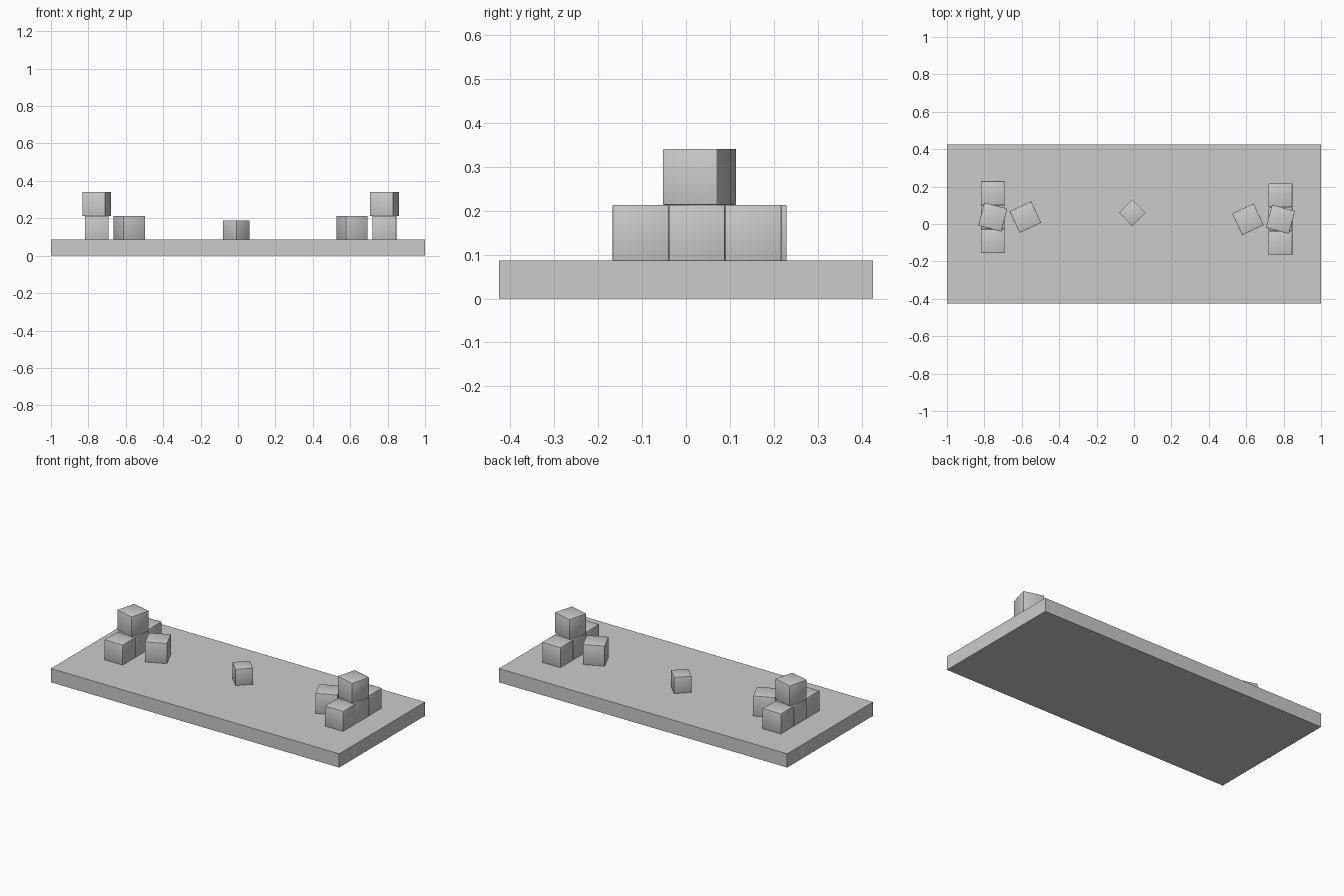
import bpy
import math

if "Cube" in bpy.data.objects:
    bpy.data.objects.remove(bpy.data.objects["Cube"])

grey = bpy.data.materials.new("light grey")
grey.diffuse_color = (0.6, 0.6, 0.6, 1)
grey.use_nodes = True
grey.node_tree.nodes["Principled BSDF"].inputs["Base Color"].default_value = grey.diffuse_color


def box(name, size, loc, turn=0, bevel=0):
    bpy.ops.mesh.primitive_cube_add(size=1, location=loc)
    ob = bpy.context.object
    ob.name = name
    ob.scale = size
    bpy.ops.object.transform_apply(location=False, rotation=False, scale=True)
    ob.rotation_euler.z = math.radians(turn)
    ob.data.materials.append(grey)
    if bevel:
        # slightly softened edges with smooth shading
        mod = ob.modifiers.new("soft edges", 'BEVEL')
        mod.width = bevel
        mod.segments = 2
        bpy.ops.object.shade_smooth()
    return ob


# Floor slab
TOP = 0.086
box("floor_slab", (2, 0.85, TOP), (0, 0, TOP / 2))

# Crate stacks: a row of three, one turned crate on top, one loose crate inward
S = 0.127
PITCH = 0.1285
for side, x, y, inward in (("left", -0.755, 0.037, 1), ("right", 0.783, 0.025, -1)):
    for i in (-1, 0, 1):
        box(f"{side}_row_crate_{i + 2}", (S, S, S),
            (x, y + i * PITCH, TOP + S / 2), 0, 0.002)
    box(f"{side}_top_crate", (S, S, S), (x, y, TOP + S * 1.5), -15, 0.002)
    box(f"{side}_loose_crate", (S, S, S),
        (x + inward * 0.174, y, TOP + S / 2), 25, 0.002)

# Small crate in the middle
M = 0.101
box("middle_crate", (M, M, M + 0.002), (-0.009, 0.06, TOP + M / 2), 45, 0.002)
